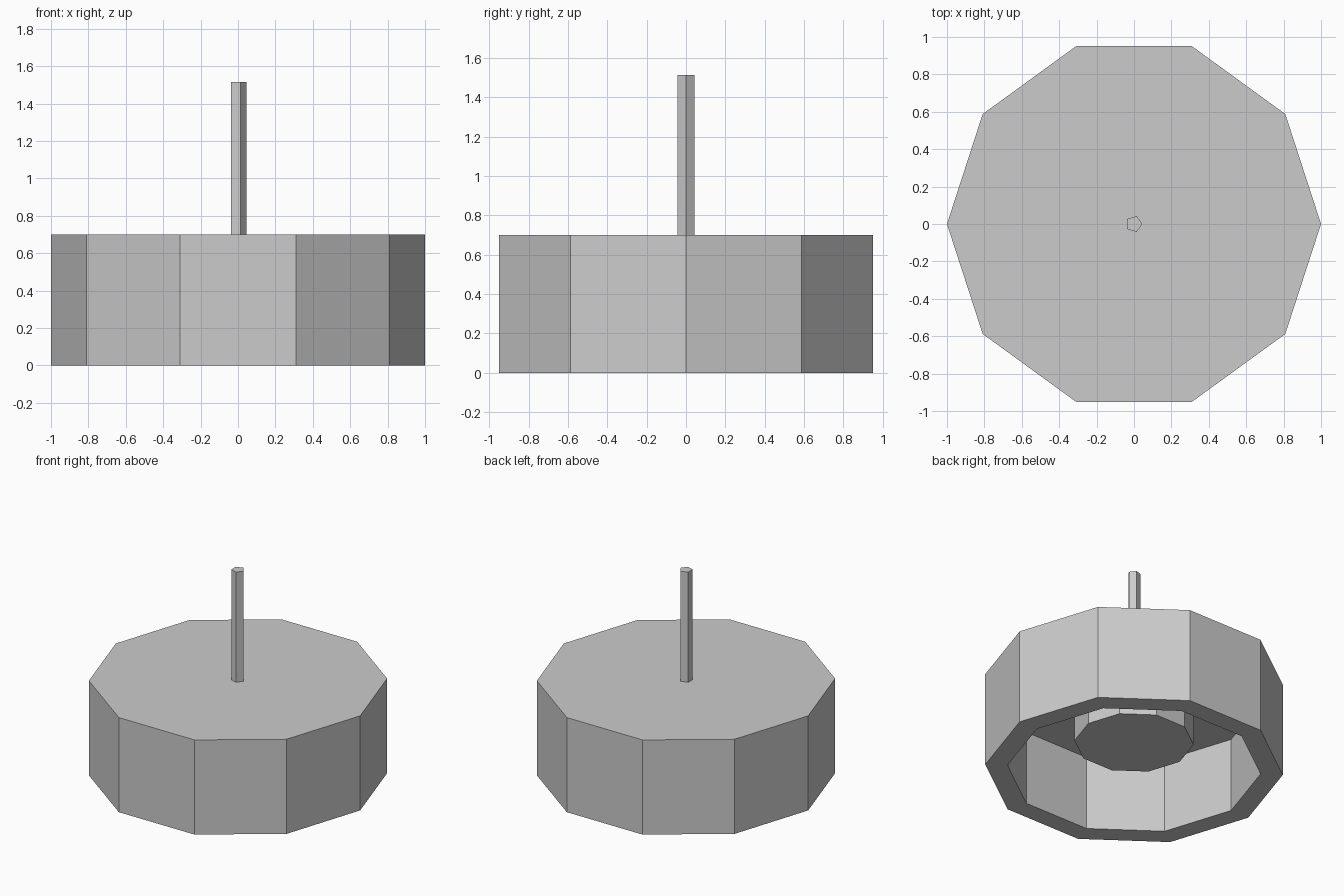
import bpy
import bmesh
from math import cos, sin, tau

default = bpy.data.objects.get("Cube")
if default:
    bpy.data.objects.remove(default, do_unlink=True)

# Single grey finish for the whole lamp
grey = bpy.data.materials.new("plain_grey")
grey.use_nodes = True
colour = (0.6, 0.6, 0.6, 1)
grey.diffuse_color = colour
grey.node_tree.nodes["Principled BSDF"].inputs["Base Color"].default_value = colour


def lathe(name, profile, sides):
    """Join (radius, height) rings into a faceted solid, capped at both ends."""
    bm = bmesh.new()
    rings = [[bm.verts.new((r * cos(tau * i / sides), r * sin(tau * i / sides), z))
              for i in range(sides)] for r, z in profile]
    for low, high in zip(rings, rings[1:]):
        for i in range(sides):
            j = (i + 1) % sides
            bm.faces.new((low[i], low[j], high[j], high[i]))
    bm.faces.new(rings[0])
    bm.faces.new(rings[-1])
    bmesh.ops.recalc_face_normals(bm, faces=bm.faces)
    mesh = bpy.data.meshes.new(name)
    bm.to_mesh(mesh)
    bm.free()
    mesh.materials.append(grey)
    obj = bpy.data.objects.new(name, mesh)
    bpy.context.collection.objects.link(obj)
    return obj


# Thick drum shade, open underneath
lathe("lamp_shade", [(0.85, 0.55), (0.85, 0), (1, 0), (1, 0.7)], 10)

# Light drum hanging from the ceiling of the shade
lathe("light_drum", [(0.4, 0.21), (0.4, 0.56)], 10)

# Slim hanging rod
lathe("hanging_rod", [(0.045, 0.69), (0.045, 1.515)], 5)
